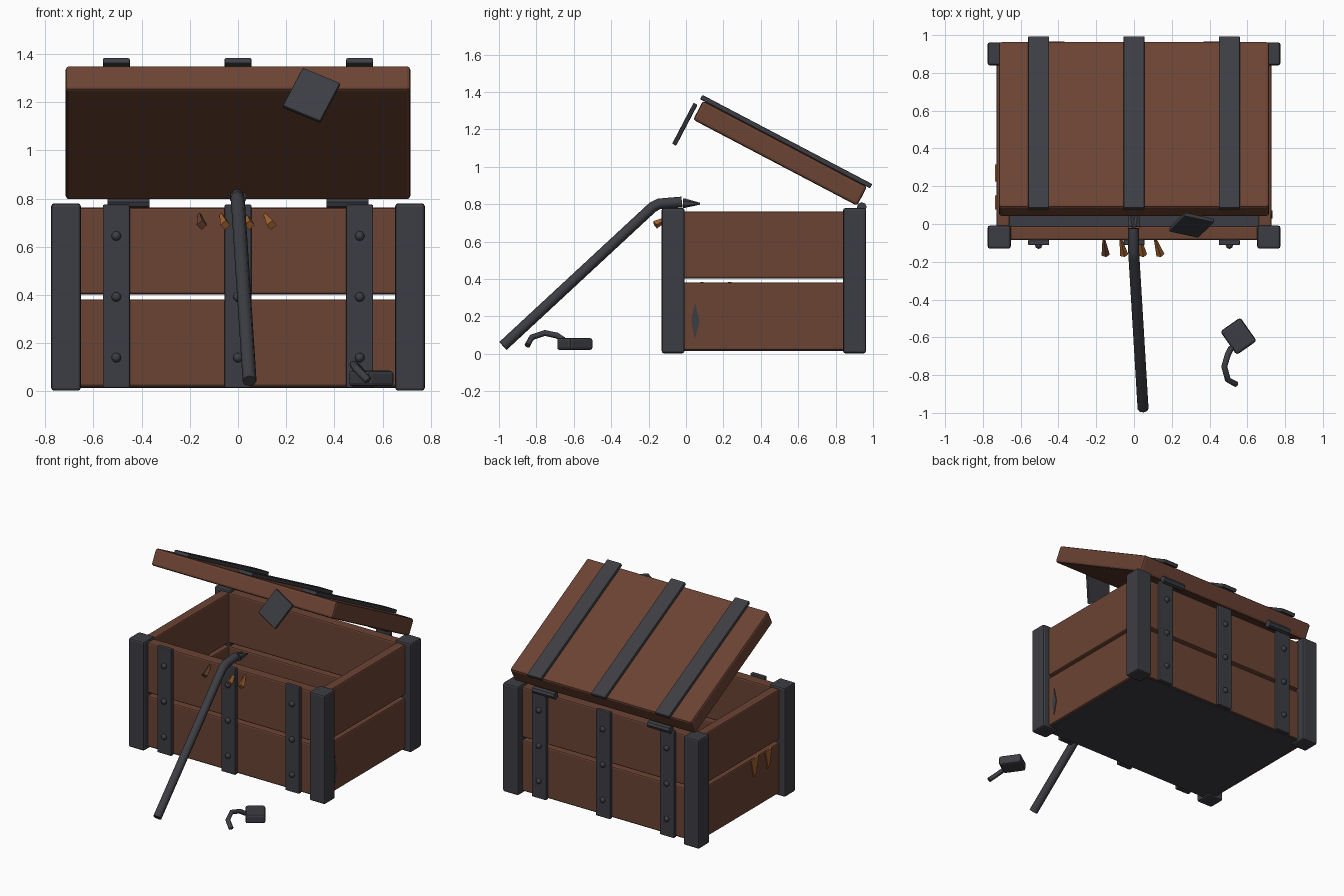
import bpy, bmesh, math
from mathutils import Matrix, Vector

if "Cube" in bpy.data.objects:
    bpy.data.objects.remove(bpy.data.objects["Cube"])


def material(name, rgb):
    m = bpy.data.materials.new(name)
    m.use_nodes = True
    m.diffuse_color = (*rgb, 1)
    m.node_tree.nodes["Principled BSDF"].inputs["Base Color"].default_value = (*rgb, 1)
    return m


WOOD = material("brown wood", (0.147, 0.056, 0.033))
IRON = material("dark iron", (0.046, 0.047, 0.056))
RAW = material("raw splintered wood", (0.36, 0.125, 0.03))


def finish(name, bm, mat, matrix=Matrix(), smooth=False):
    bmesh.ops.recalc_face_normals(bm, faces=bm.faces)
    mesh = bpy.data.meshes.new(name)
    bm.to_mesh(mesh)
    bm.free()
    mesh.materials.append(mat)
    ob = bpy.data.objects.new(name, mesh)
    ob.matrix_world = matrix
    bpy.context.collection.objects.link(ob)
    if smooth:
        for p in mesh.polygons:
            p.use_smooth = True
    return ob


def block(name, size, mat, matrix, bevel=0.01):
    """Box with softened edges, centred on the matrix."""
    bm = bmesh.new()
    bmesh.ops.create_cube(bm, size=1, matrix=Matrix.Diagonal((*size, 1)))
    ob = finish(name, bm, mat, matrix)
    mod = ob.modifiers.new("soft edges", "BEVEL")
    mod.width, mod.segments = bevel, 2
    return ob


def span(name, x, y, z, mat, bevel=0.01):
    """Box given by its ranges on each axis."""
    lo, hi = Vector((x[0], y[0], z[0])), Vector((x[1], y[1], z[1]))
    return block(name, hi - lo, mat, Matrix.Translation((lo + hi) / 2), bevel)


def cone(name, a, b, r1, r2, mat, sides=8, smooth=False):
    a, b = Vector(a), Vector(b)
    bm = bmesh.new()
    bmesh.ops.create_cone(bm, cap_ends=True, segments=sides, radius1=r1, radius2=r2,
                          depth=(b - a).length)
    turn = (b - a).to_track_quat('Z', 'Y').to_matrix().to_4x4()
    return finish(name, bm, mat, Matrix.Translation((a + b) / 2) @ turn, smooth)


def rod(name, points, radius, mat):
    """Round bar that follows a bent path."""
    curve = bpy.data.curves.new(name, 'CURVE')
    curve.dimensions = '3D'
    curve.bevel_depth, curve.bevel_resolution = radius, 2
    curve.use_fill_caps = True
    s = curve.splines.new('POLY')
    s.points.add(len(points) - 1)
    for p, co in zip(s.points, points):
        p.co = (*co, 1)
    curve.materials.append(mat)
    ob = bpy.data.objects.new(name, curve)
    bpy.context.collection.objects.link(ob)
    return ob


def side_plate(name, outline, x, depth, mat):
    """Thin flat shape in the y-z plane."""
    bm = bmesh.new()
    face = bm.faces.new([bm.verts.new((x, y, z)) for y, z in outline])
    out = bmesh.ops.extrude_face_region(bm, geom=[face])["geom"]
    bmesh.ops.translate(bm, vec=(depth, 0, 0),
                        verts=[v for v in out if isinstance(v, bmesh.types.BMVert)])
    return finish(name, bm, mat)


# Crate walls: two planks per side with an open gap between
for level, z in (("lower", (0.02, 0.382)), ("upper", (0.403, 0.762))):
    span(f"front_plank_{level}", (-0.68, 0.68), (-0.085, -0.01), z, WOOD)
    span(f"back_plank_{level}", (-0.68, 0.68), (0.84, 0.912), z, WOOD)
    for side, s in (("left", 1), ("right", -1)):
        span(f"{side}_plank_{level}", sorted((s * 0.66, s * 0.728)), (-0.04, 0.87), z, WOOD)
span("floor", (-0.71, 0.71), (-0.075, 0.9), (0.015, 0.045), IRON, 0.004)

# Corner posts
for side, s in (("left", 1), ("right", -1)):
    for end, y in (("front", (-0.13, -0.008)), ("back", (0.84, 0.962))):
        span(f"{end}_{side}_post", sorted((s * 0.652, s * 0.775)), y, (0.003, 0.78), IRON, 0.012)

# Lid frame of reference
LID = Matrix.Translation((0, 0.503, 1.073)) @ Matrix.Rotation(math.radians(-27.7), 4, 'X')
block("lid", (1.43, 0.99, 0.115), WOOD, LID, 0.014)

# Iron straps with rivets on both walls and over the lid
for i, x in enumerate((-0.505, 0, 0.505)):
    xs = (x - 0.056, x + 0.056)
    span(f"front_strap_{i}", xs, (-0.112, -0.083), (0.015, 0.775), IRON, 0.006)
    span(f"back_strap_{i}", xs, (0.91, 0.938), (0.015, 0.775), IRON, 0.006)
    block(f"lid_strap_{i}", (0.112, 1.026, 0.026), IRON,
          LID @ Matrix.Translation((0, 0, 0.07)) @ Matrix.Translation((x, 0, 0)), 0.006)
    for j, z in enumerate((0.14, 0.392, 0.645)):
        for end, y in (("front", -0.112), ("back", 0.938)):
            bm = bmesh.new()
            bmesh.ops.create_uvsphere(bm, u_segments=8, v_segments=6, radius=0.02)
            finish(f"{end}_rivet_{i}_{j}", bm, IRON, Matrix.Translation((x, y, z)), True)

# Hinges
for side, x in (("left", 0.455), ("right", -0.455)):
    cone(f"hinge_{side}", (x - 0.087, 0.94, 0.785), (x + 0.087, 0.94, 0.785), 0.026, 0.026, IRON)

# Twisted hasp plate at the lid's front edge
hasp = (Matrix.Translation((0.305, -0.006, 1.228)) @ LID.to_3x3().to_4x4()
        @ Matrix.Rotation(math.radians(25), 4, 'Y'))
block("hasp_plate", (0.172, 0.024, 0.198), IRON, hasp, 0.006)

# Pry bar leaning on the front wall, with a forked claw
rod("pry_bar", [(0.048, -0.978, 0.043), (0.0, -0.178, 0.785), (-0.002, -0.145, 0.802),
                (-0.003, -0.022, 0.812)], 0.029, IRON)
for side, s in (("left", 1), ("right", -1)):
    cone(f"claw_{side}", (s * 0.01, -0.014, 0.806), (s * 0.022, 0.075, 0.803),
         0.027, 0.005, IRON, 6)

# Fallen padlock with a sprung shackle
block("padlock_body", (0.13, 0.152, 0.066), IRON,
      Matrix.Translation((0.553, -0.594, 0.053)) @ Matrix.Rotation(math.radians(35), 4, 'Z'), 0.014)
rod("padlock_shackle", [(0.515, -0.655, 0.075), (0.497, -0.69, 0.098), (0.478, -0.755, 0.112),
                        (0.497, -0.825, 0.088), (0.54, -0.848, 0.045)], 0.016, IRON)

# Splinters sticking out of the front wall
for i, (x, lean) in enumerate(((-0.16, 0.01), (-0.07, 0.018), (0.033, 0.015), (0.112, 0.028))):
    cone(f"front_splinter_{i}", (x, -0.08, 0.735), (x + lean, -0.165, 0.69), 0.007, 0.022,
         RAW if i else WOOD, 4)

# Torn wood on the right wall, and an iron sliver on the left wall
for i, y in enumerate((0.27, 0.115)):
    w = 0.045 - 0.008 * i
    side_plate(f"side_splinter_{i}", [(y - w, 0.385), (y + w, 0.375), (y + w * 0.6, 0.31),
               (y + w * 0.3, 0.25), (y - w * 0.3, 0.27), (y - w * 0.6, 0.33)], -0.728, -0.008, RAW)
side_plate("iron_sliver", [(0.048, 0.08), (0.072, 0.175), (0.048, 0.275), (0.028, 0.175)],
           0.726, 0.006, IRON)
